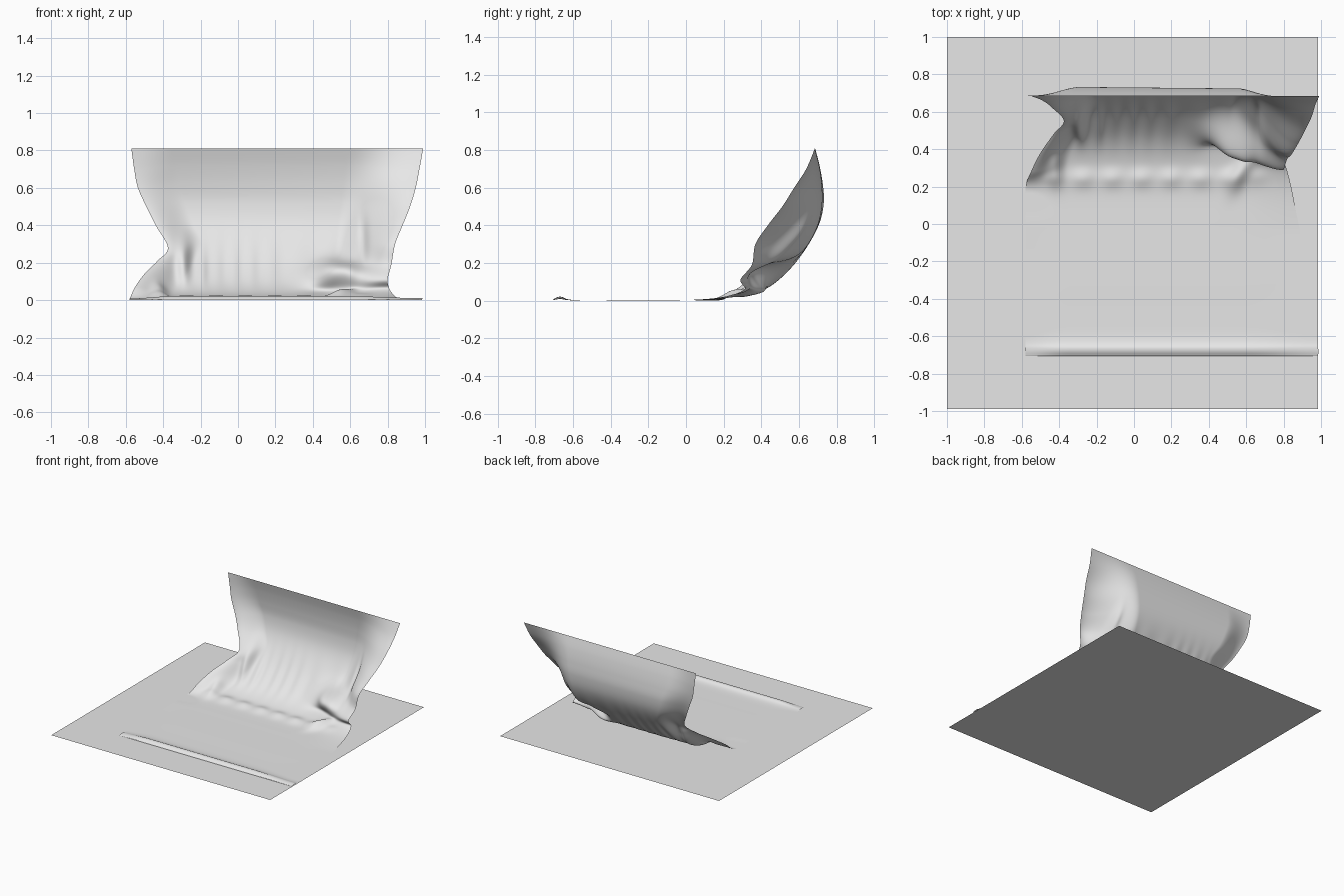
import bpy, bmesh, math
from mathutils import Vector

cube = bpy.data.objects.get("Cube")
if cube:
    bpy.data.objects.remove(cube, do_unlink=True)

grey = bpy.data.materials.new("pale grey")
grey.use_nodes = True
grey.diffuse_color = (0.8, 0.8, 0.8, 1)
grey.node_tree.nodes["Principled BSDF"].inputs["Base Color"].default_value = (0.8, 0.8, 0.8, 1)


def finish(name, bm):
    mesh = bpy.data.meshes.new(name)
    bm.to_mesh(mesh)
    bm.free()
    mesh.materials.append(grey)
    obj = bpy.data.objects.new(name, mesh)
    bpy.context.collection.objects.link(obj)
    return obj


def smooth(t):
    t = max(0.0, min(1.0, t))
    return t * t * (3 - 2 * t)


def bump(a, centre, width):
    return math.exp(-((a - centre) / width) ** 2)


def along(points, t):
    """Catmull-Rom point on a path, t counted in control points."""
    last = len(points) - 1
    i = min(int(t), last - 1)
    f = t - i
    a, b, c, d = (Vector(points[max(0, min(last, i + k))]) for k in (-1, 0, 1, 2))
    return b + 0.5 * f * (c - a + f * (2 * a - 5 * b + 4 * c - d + f * (3 * (b - c) + d - a)))


# Ground sheet
bm = bmesh.new()
corners = [(-1, -0.99), (0.985, -0.99), (0.985, 1), (-1, 1)]
bm.faces.new([bm.verts.new((x, y, 0)) for x, y in corners])
finish("ground_sheet", bm)

# Cloth paths from the pinned top edge down to the start of the flat part
middle = [(0, .685, .81), (0, .708, .72), (0, .724, .62), (0, .728, .52),
          (0, .706, .41), (0, .65, .3), (0, .56, .18), (0, .45, .08),
          (0, .33, .025), (0, .18, .006), (0, 0, .003)]
left = [(-.57, .685, .81), (-.555, .685, .7), (-.535, .675, .6), (-.49, .655, .5),
        (-.44, .62, .4), (-.375, .55, .28), (-.43, .48, .21), (-.5, .38, .14),
        (-.55, .28, .07), (-.58, .19, .004), (-.58, 0, .003)]
right = [(.99, .685, .81), (.97, .64, .7), (.95, .58, .6), (.92, .52, .5),
         (.88, .44, .4), (.84, .37, .3), (.82, .35, .19), (.80, .29, .11),
         (.81, .31, .06), (.84, .2, .02), (.88, 0, .003)]
# Flat part and raised front hem, shared by all three paths
for y, z, x in [(-.3, .003, .95), (-.59, .003, .98), (-.665, .021, .985),
                (-.70, .010, .985), (-.706, .002, .985)]:
    middle.append((0, y, z))
    left.append((-.58, y, z * .4))
    right.append((x, y, z * .5))

COLS, ROWS = 170, 180
span = len(middle) - 1
bm = bmesh.new()
grid = []
for r in range(ROWS + 1):
    t = span * r / ROWS
    m, lf, rt = along(middle, t), along(left, t), along(right, t)
    line = []
    for c in range(COLS + 1):
        u = c / COLS
        x = lf.x + (rt.x - lf.x) * u
        wl = 1 - smooth(u / 0.15)
        wr = smooth((u - 0.74) / 0.26)
        p = m.lerp(lf, wl).lerp(rt, wr)
        # The back bulge leans toward the left side
        p.y += 0.014 * (0.4 - u) * bump(t, 3, 1.5)
        inner = (1 - wl) * (1 - wr)
        # Overhanging crumple near the lower left of the drape
        lump = bump(x, .53, .13) * bump(t, 6.5, .65)
        p.y -= 0.13 * lump
        p.z += 0.04 * lump
        tuck = bump(x, .46, .1) * bump(t, 7.5, .4)
        p.y += 0.03 * tuck
        lobe = bump(x, .56 + .06 * (8.5 - t), .05) * bump(t, 8.4, .6)
        p.z += 0.035 * lobe
        # Upright crease beside the gathered edge
        crease = bump(x, .67, .025) * bump(t, 4.8, 1)
        p.y += 0.03 * crease
        # Folds fanning out near the gathered sides
        p.y -= 0.05 * bump(x, -.29, .035) * bump(t, 6, 1)
        p.y -= 0.02 * bump(x, -.19, .03) * bump(t, 6.3, 1)
        p.z += 0.03 * bump(x, -.42, .04) * bump(t, 8, .7)
        # Fine wrinkles at the bend and a soft swell in front of it
        p.y += 0.004 * inner * math.sin(52 * x + 2 * math.sin(9 * x)) * bump(t, 6.3, 1.2)
        p.z += 0.012 * inner * bump(t, 8.6, .3) * (1 + .4 * math.sin(40 * x))
        p.x = x
        p.z = max(p.z, 0.002)
        line.append(bm.verts.new(p))
    grid.append(line)
for a, b in zip(grid, grid[1:]):
    for c in range(COLS):
        face = bm.faces.new((a[c], b[c], b[c + 1], a[c + 1]))
        face.smooth = True
finish("draped_cloth", bm)
